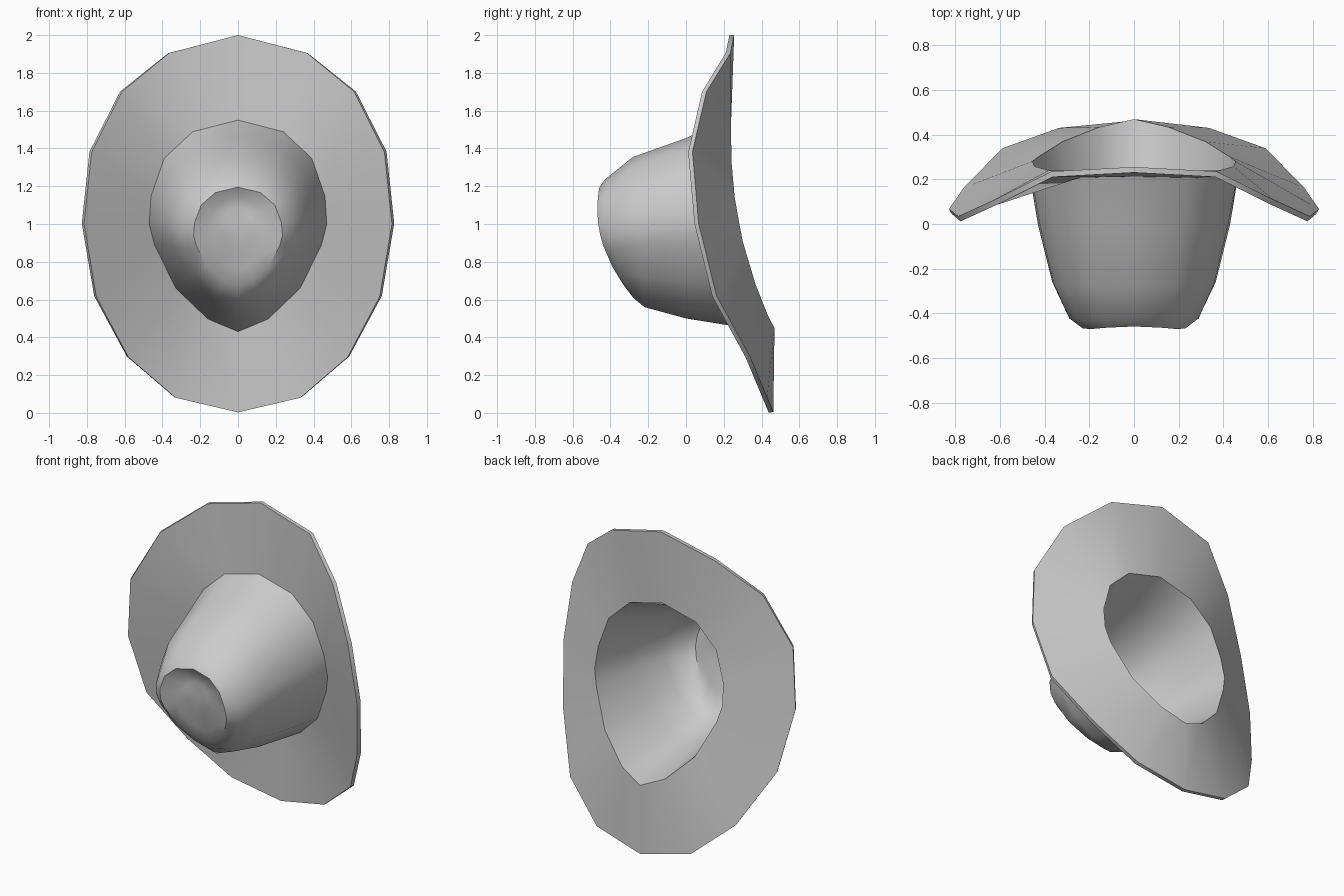
import bpy, bmesh
from math import radians

if "Cube" in bpy.data.objects:
    bpy.data.objects.remove(bpy.data.objects["Cube"])

# Teardrop cross-section of the crown, right half: (width share, drop share)
TEAR = [(0, 0), (.51, .055), (.83, .18), (.98, .36), (1, .49),
        (.94, .59), (.70, .795), (.34, .94), (0, 1)]


def teardrop(w, top, bottom, y0, y1, y2):
    """Half ring whose depth bends through y0 (top), y1 (middle), y2 (bottom)."""
    pts = []
    for sx, t in TEAR:
        y = y0 * (1 - t) * (1 - 2 * t) + y1 * 4 * t * (1 - t) + y2 * t * (2 * t - 1)
        pts.append((w * sx, y, top + (bottom - top) * t))
    return pts


# Brim outer edge, right half, then crown rings out to the dented top
brim_edge = [(0, .23, 2.0), (.365, .21, 1.905), (.615, .085, 1.70), (.775, .012, 1.38),
             (.815, .045, 1.0), (.75, .14, .615), (.58, .315, .295), (.33, .405, .08),
             (0, .437, .003)]
rings = [brim_edge,
         teardrop(.47, 1.55, .43, .212, .243, .437),
         teardrop(.43, 1.455, .50, 0, 0, 0),
         teardrop(.365, 1.355, .56, -.28, -.26, -.22),
         teardrop(.295, 1.235, .61, -.43, -.405, -.28),
         teardrop(.235, 1.195, .67, -.458, -.452, -.325),
         teardrop(.16, 1.14, .75, -.42, -.425, -.35),
         teardrop(.08, 1.09, .87, -.41, -.415, -.385)]

bm = bmesh.new()
loops = []
for half in rings:
    full = half + [(-x, y, z) for x, y, z in half[-2:0:-1]]
    loops.append([bm.verts.new(p) for p in full])
n = len(loops[0])
for a, b in zip(loops, loops[1:]):
    for i in range(n):
        j = (i + 1) % n
        bm.faces.new((a[i], a[j], b[j], b[i]))
# Close the dent
tip = bm.verts.new((0, -.412, 1.0))
for i in range(n):
    bm.faces.new((loops[-1][i], loops[-1][(i + 1) % n], tip))
bmesh.ops.recalc_face_normals(bm, faces=bm.faces[:])
bm.normal_update()
if tip.normal.y > 0:
    bmesh.ops.reverse_faces(bm, faces=bm.faces[:])

mesh = bpy.data.meshes.new("hat")
bm.to_mesh(mesh)
bm.free()
hat = bpy.data.objects.new("hat", mesh)
bpy.context.collection.objects.link(hat)

# Felt thickness, added on the inside
felt = hat.modifiers.new("felt", 'SOLIDIFY')
felt.thickness = .025
felt.offset = -1
felt.use_even_offset = True
bpy.context.view_layer.objects.active = hat
hat.select_set(True)
bpy.ops.object.modifier_apply(modifier="felt")
bpy.ops.object.shade_smooth_by_angle(angle=radians(45))
